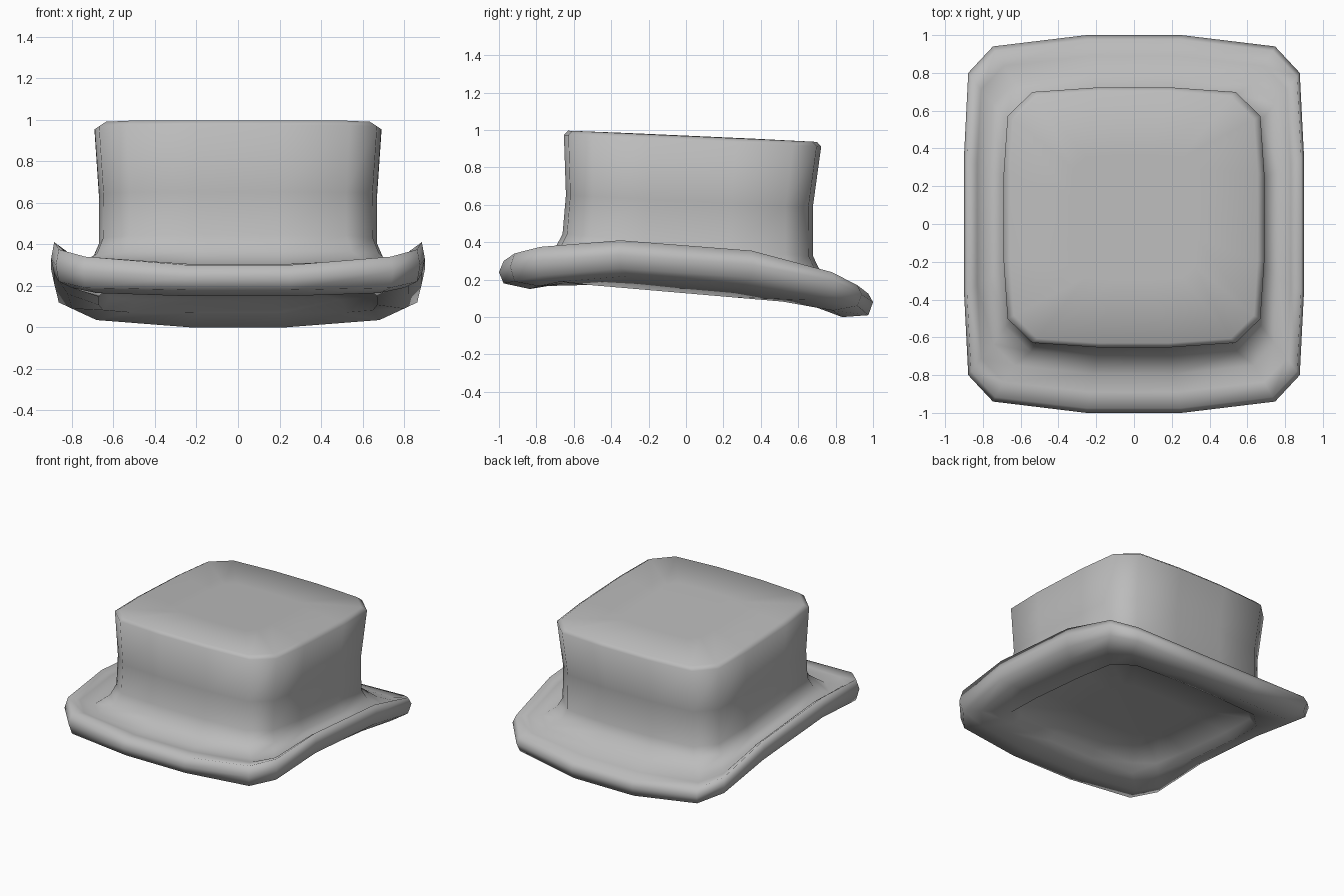
import bpy
import bmesh

default_cube = bpy.data.objects.get("Cube")
if default_cube:
    bpy.data.objects.remove(default_cube, do_unlink=True)

# Felt colour
felt = bpy.data.materials.new("grey_felt")
felt.use_nodes = True
grey = (0.5, 0.5, 0.5, 1)
felt.diffuse_color = grey
for node in felt.node_tree.nodes:
    if node.type == "BSDF_PRINCIPLED":
        node.inputs["Base Color"].default_value = grey
        node.inputs["Roughness"].default_value = 0.8

# Front quarter outlines of a square with clipped corners
BRIM = [(.28, -1), (.83, -.94), (.975, -.8), (1, -.36)]
CROWN = [(.28, -1), (.78, -.965), (.97, -.78), (1, -.34)]


def outline(quarter, half_x, half_y, centre_y=0):
    """Right half of a ring, front to back."""
    half = quarter + [(x, -y) for x, y in reversed(quarter)]
    return [(x * half_x, y * half_y + centre_y) for x, y in half]


def curled(half_x, half_y, heights):
    """Brim ring with its own height at each point of the half outline."""
    return [(x, y, z) for (x, y), z in zip(outline(BRIM, half_x, half_y), heights)]


def tilted(half_x, half_y, centre_y, height, slope):
    """Ring lying in a plane that drops towards the back."""
    return [(x, y, height - slope * y)
            for x, y in outline(CROWN, half_x, half_y, centre_y)]


rings = [
    # Shallow recess in the underside
    tilted(.3, .3, 0, .2, .086),
    tilted(.635, .63, 0, .185, .086),
    tilted(.67, .665, 0, .127, .086),
    # Brim, from its underside round the rolled edge to the trough
    curled(.82, .835, [.15, .165, .19, .22, .16, .09, .035, 0]),
    curled(.885, .975, [.18, .19, .22, .26, .21, .12, .06, .01]),
    curled(.9, 1, [.24, .27, .3, .33, .28, .19, .12, .08]),
    curled(.885, .975, [.3, .34, .375, .41, .355, .24, .17, .125]),
    curled(.83, .89, [.305, .325, .345, .37, .315, .225, .175, .15]),
    curled(.765, .795, [.295, .3, .3, .305, .26, .215, .195, .185]),
    # Crown wall with a short flare at its foot
    tilted(.7, .705, .005, .315, .075),
    tilted(.669, .67, .01, .385, .09),
    tilted(.668, .66, .018, .62, .05),
    tilted(.69, .688, .035, .945, .045),
    # Crown top
    tilted(.655, .665, .035, .968, .045),
    tilted(.33, .33, .035, .97, .045),
]

# Loft the rings, mirroring each half outline across x
bm = bmesh.new()
loops = []
for half in rings:
    full = half + [(-x, y, z) for x, y, z in reversed(half)]
    loops.append([bm.verts.new(p) for p in full])
for low, high in zip(loops, loops[1:]):
    count = len(low)
    for i in range(count):
        j = (i + 1) % count
        bm.faces.new((low[i], low[j], high[j], high[i]))
bm.faces.new(loops[0])
bm.faces.new(loops[-1])
bmesh.ops.recalc_face_normals(bm, faces=bm.faces)
for face in bm.faces:
    face.smooth = True

mesh = bpy.data.meshes.new("hat")
bm.to_mesh(mesh)
bm.free()
mesh.materials.append(felt)
hat = bpy.data.objects.new("hat", mesh)
bpy.context.collection.objects.link(hat)
